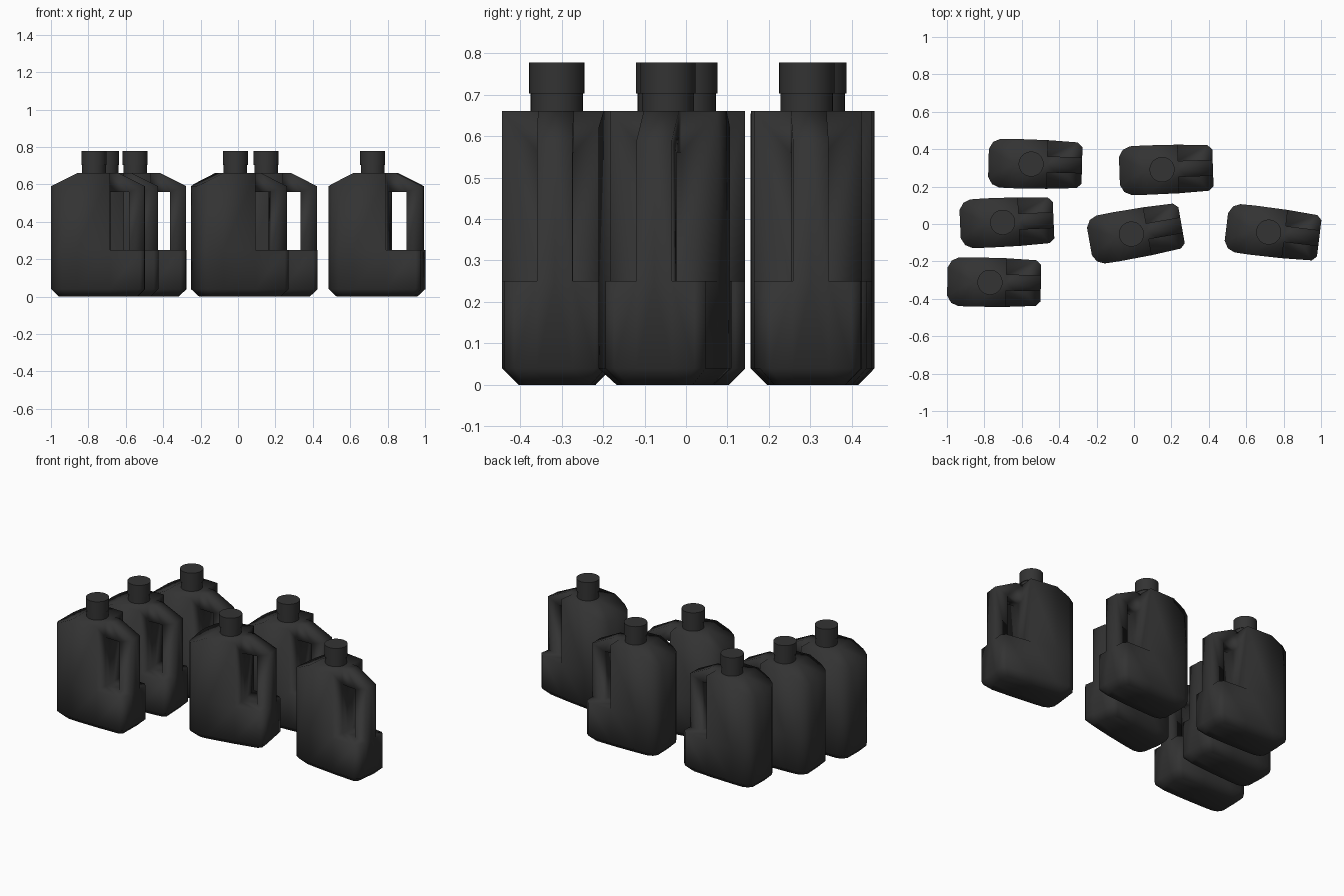
import bpy, bmesh, math

cube = bpy.data.objects.get("Cube")
if cube:
    bpy.data.objects.remove(cube, do_unlink=True)

plastic = bpy.data.materials.new("black_plastic")
plastic.use_nodes = True
colour = (0.033, 0.033, 0.033, 1)
plastic.diffuse_color = colour
plastic.node_tree.nodes["Principled BSDF"].inputs["Base Color"].default_value = colour

# Key heights and handle dimensions
CHAMFER, LEDGE, SHOULDER, TOP = 0.04, 0.25, 0.59, 0.66
HOLE_TOP, WALL, INNER, END, GRIP = 0.56, 0.065, 0.165, 0.25, 0.043
SLOPE = 0.11

# Half outline of the jug, from the closed end round to the handle end
outline = [(-END, 0), (-END, 0.075), (-0.228, 0.113), (-0.19, 0.13),
           (-SLOPE, 0.132), (WALL, 0.13), (0.225, 0.122), (END, 0.098),
           (END, GRIP), (END, 0)]


def shoulder_z(x):
    return min(TOP, SHOULDER + 0.5 * (x + END))


def build_body():
    bm = bmesh.new()

    def face(*points):
        for side in (1, -1):
            bm.faces.new([bm.verts.new((x, y * side, z)) for x, y, z in points])

    # Base with a chamfered foot
    foot = [(x * 0.84, y * 0.7, 0) for x, y in outline]
    low = [(x, y, CHAMFER) for x, y in outline]
    high = [(x, y, LEDGE) for x, y in outline]
    face(*foot)
    for a, b in ((foot, low), (low, high)):
        for i in range(len(outline) - 1):
            face(a[i], a[i + 1], b[i + 1], b[i])

    # Upper walls and sloping shoulder
    upper = [(x, y, shoulder_z(x)) for x, y in outline[:6]]
    for i in range(5):
        face(high[i], high[i + 1], upper[i + 1], upper[i])
    face(*upper[:5], (-SLOPE, 0, TOP))
    face((-SLOPE, 0, TOP), upper[4], upper[5], (WALL, GRIP, TOP), (WALL, 0, TOP))

    # Ledges beside the handle and the floor of the hole
    face(*high[5:9], (INNER, GRIP, LEDGE), (WALL, GRIP, LEDGE))
    face((WALL, GRIP, LEDGE), (INNER, GRIP, LEDGE), (INNER, 0, LEDGE), (WALL, 0, LEDGE))

    # Wall behind the handle
    face(high[5], upper[5], (WALL, GRIP, TOP), (WALL, GRIP, HOLE_TOP), (WALL, GRIP, LEDGE))

    # Strips across the handle: outer run, inner run
    outer = [(WALL, TOP), (SLOPE, TOP), (END, SHOULDER), (END, LEDGE)]
    inner = [(WALL, LEDGE), (WALL, HOLE_TOP), (INNER, HOLE_TOP), (INNER, LEDGE)]
    for run in (outer, inner):
        for (xa, za), (xb, zb) in zip(run, run[1:]):
            face((xa, 0, za), (xa, GRIP, za), (xb, GRIP, zb), (xb, 0, zb))

    # Handle cheeks
    cheeks = [[outer[0], outer[1], inner[2], inner[1]],
              [outer[1], outer[2], inner[2]],
              [outer[2], outer[3], inner[3], inner[2]]]
    for cheek in cheeks:
        face(*[(x, GRIP, z) for x, z in cheek])

    bmesh.ops.remove_doubles(bm, verts=bm.verts[:], dist=0.0005)
    bmesh.ops.recalc_face_normals(bm, faces=bm.faces[:])
    for f in bm.faces:
        f.smooth = True
    mesh = bpy.data.meshes.new("jug_body")
    bm.to_mesh(mesh)
    bm.free()
    mesh.materials.append(plastic)
    return mesh


def build_cylinder(name, radius, bottom, top):
    bm = bmesh.new()
    bmesh.ops.create_cone(bm, cap_ends=True, segments=32, radius1=radius,
                          radius2=radius, depth=top - bottom)
    bmesh.ops.translate(bm, verts=bm.verts[:], vec=(-0.022, 0, (top + bottom) / 2))
    for f in bm.faces:
        f.smooth = len(f.verts) == 4
    for e in bm.edges:
        e.smooth = all(f.smooth for f in e.link_faces)
    mesh = bpy.data.meshes.new(name)
    bm.to_mesh(mesh)
    bm.free()
    mesh.materials.append(plastic)
    return mesh


parts = [build_body(),
         build_cylinder("jug_neck", 0.063, TOP - 0.01, 0.71),
         build_cylinder("jug_cap", 0.067, 0.703, 0.778)]

# Six jugs standing at slightly different angles: x, y, degrees
places = [(-0.748, -0.312, -1), (-0.68, 0.01, 2.5), (-0.528, 0.32, -1.5),
          (0.172, 0.292, 2), (0.008, -0.05, 10), (0.742, -0.046, -7)]
for number, (x, y, angle) in enumerate(places, 1):
    for mesh in parts:
        obj = bpy.data.objects.new(f"{mesh.name}_{number}", mesh)
        obj.location = (x, y, 0)
        obj.rotation_euler.z = math.radians(angle)
        bpy.context.collection.objects.link(obj)
